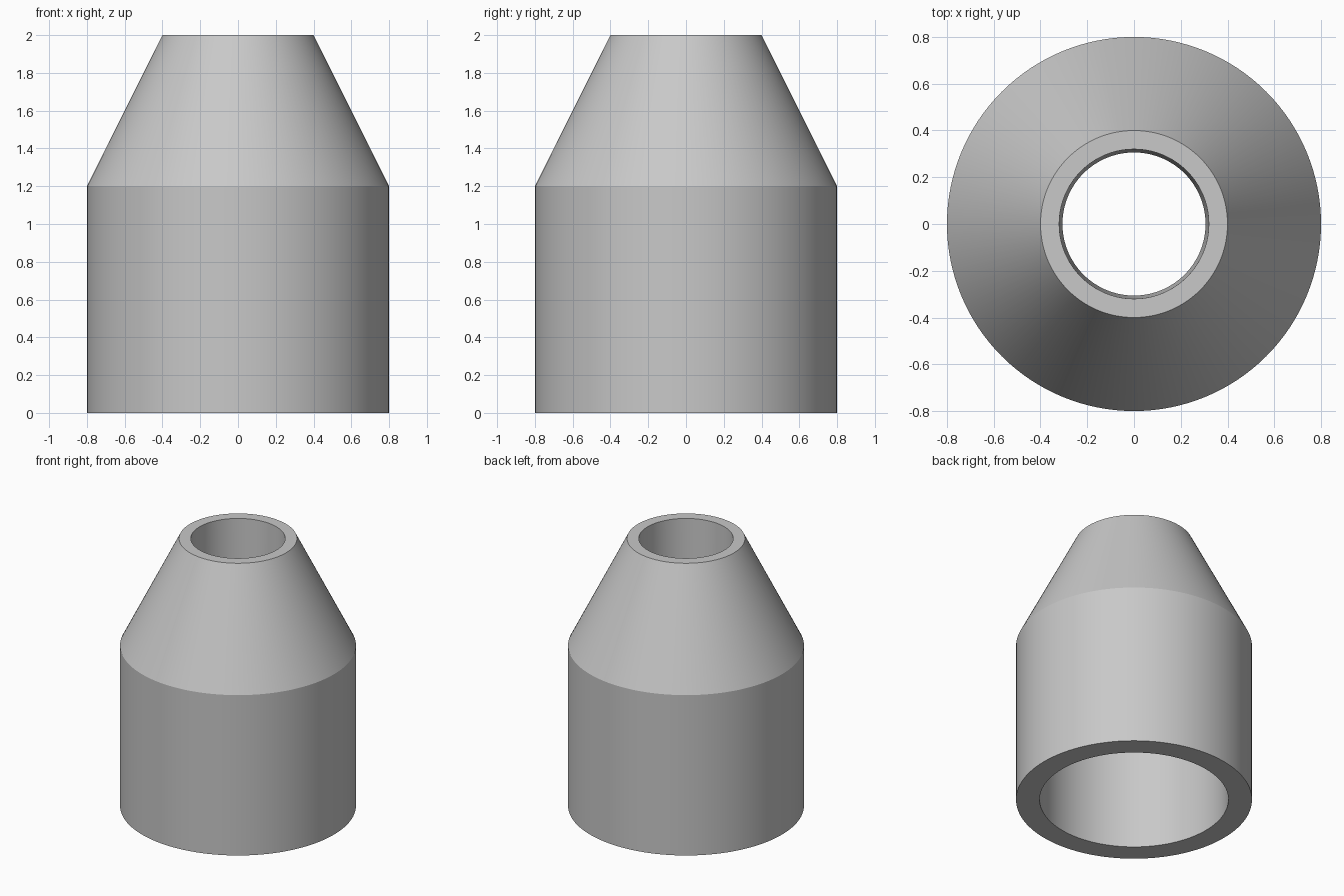
import bpy
import bmesh
import math

cube = bpy.data.objects.get("Cube")
if cube:
    bpy.data.objects.remove(cube, do_unlink=True)

SEGMENTS = 128

# Plain grey material
grey = bpy.data.materials.new("plain_grey")
grey.use_nodes = True
colour = (0.58, 0.58, 0.58, 1)
grey.diffuse_color = colour
grey.node_tree.nodes["Principled BSDF"].inputs["Base Color"].default_value = colour


def lathe(name, profile):
    """Revolve a closed (radius, height) profile around the z axis."""
    bm = bmesh.new()
    rings = []
    for radius, z in profile:
        ring = []
        for i in range(SEGMENTS):
            a = math.tau * i / SEGMENTS
            ring.append(bm.verts.new((radius * math.cos(a), radius * math.sin(a), z)))
        rings.append(ring)
    for k, ring in enumerate(rings):
        above = rings[(k + 1) % len(rings)]
        for i in range(SEGMENTS):
            j = (i + 1) % SEGMENTS
            bm.faces.new((ring[i], ring[j], above[j], above[i]))
    bmesh.ops.recalc_face_normals(bm, faces=bm.faces)
    mesh = bpy.data.meshes.new(name)
    bm.to_mesh(mesh)
    bm.free()
    mesh.materials.append(grey)
    obj = bpy.data.objects.new(name, mesh)
    bpy.context.collection.objects.link(obj)
    return obj


# Hollow sleeve with a conical nose; the narrow upper bore tapers slightly
reducer = lathe("tapered_sleeve", [
    (0.8, 0), (0.8, 1.2), (0.4, 2),          # outer wall and nose
    (0.32, 2), (0.306, 1.2),                 # upper bore
    (0.64, 1.2), (0.64, 0),                  # inner shoulder and lower bore
])

bpy.ops.object.select_all(action="DESELECT")
reducer.select_set(True)
bpy.context.view_layer.objects.active = reducer
bpy.ops.object.shade_smooth_by_angle(angle=math.radians(20))
